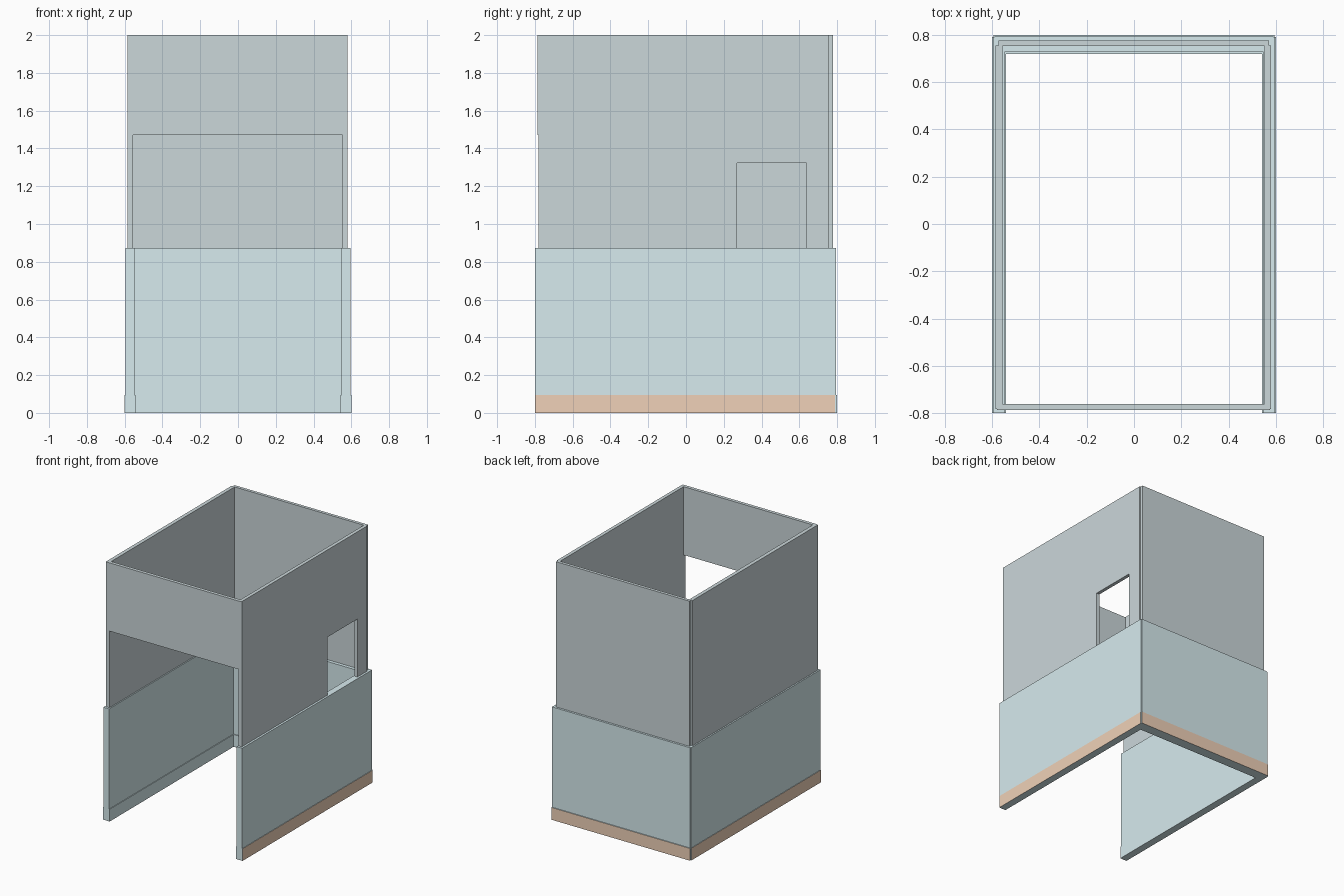
import bpy, bmesh
from mathutils import Vector

if "Cube" in bpy.data.objects:
    bpy.data.objects.remove(bpy.data.objects["Cube"])

def material(name, rgb):
    m = bpy.data.materials.new(name)
    m.diffuse_color = (*rgb, 1)
    m.use_nodes = True
    m.node_tree.nodes["Principled BSDF"].inputs["Base Color"].default_value = m.diffuse_color
    return m

UPPER = material("upper_paint", (0.60, 0.68, 0.70))
LOWER = material("lower_paint", (0.68, 0.83, 0.86))
TRIM = material("skirting_tan", (0.87, 0.64, 0.48))

Z_BASE, Z_LOW, Z_TOP = 0.095, 0.873, 2.0

def prism(name, profile, x0, x1, mat, accent=None):
    """Extrude a (y, z) profile from x0 to x1; faces along 'accent' are tan."""
    bm = bmesh.new()
    face = bm.faces.new([bm.verts.new((x0, y, z)) for y, z in profile])
    out = bmesh.ops.extrude_face_region(bm, geom=[face])
    moved = [v for v in out["geom"] if isinstance(v, bmesh.types.BMVert)]
    bmesh.ops.translate(bm, verts=moved, vec=(x1 - x0, 0, 0))
    bmesh.ops.recalc_face_normals(bm, faces=bm.faces)
    bm.normal_update()
    if accent:
        for f in bm.faces:
            if f.normal.dot(Vector(accent)) > 0.9:
                f.material_index = 1
    me = bpy.data.meshes.new(name)
    bm.to_mesh(me)
    bm.free()
    me.materials.append(mat)
    if accent:
        me.materials.append(TRIM)
    ob = bpy.data.objects.new(name, me)
    bpy.context.collection.objects.link(ob)
    return ob

def rect(y0, y1, z0, z1):
    return [(y0, z0), (y1, z0), (y1, z1), (y0, z1)]

# Base skirting and lower side walls, mirrored left and right
for side, s in (("left", -1), ("right", 1)):
    prism(f"{side}_skirting", rect(-0.80, 0.79, 0, Z_BASE),
          s * 0.542, s * 0.60, LOWER, (s, 0, 0))
    prism(f"{side}_lower_wall", rect(-0.80, 0.79, Z_BASE, Z_LOW),
          s * 0.547, s * 0.596, LOWER)

# Back skirting and lower back wall
prism("back_skirting", rect(0.72, 0.80, 0, Z_BASE), -0.594, 0.594, LOWER, (0, 1, 0))
prism("lower_back_wall", rect(0.727, 0.793, Z_BASE, Z_LOW), -0.59, 0.59, LOWER)

# Upper side walls: left one solid, right one with a window notch at its foot
Y0, Y1 = -0.782, 0.755
prism("left_upper_wall", rect(Y0, Y1, Z_LOW, Z_TOP), -0.585, -0.556, UPPER)
prism("right_upper_wall",
      [(Y0, Z_LOW), (0.27, Z_LOW), (0.27, 1.323), (0.637, 1.323),
       (0.637, Z_LOW), (Y1, Z_LOW), (Y1, Z_TOP), (Y0, Z_TOP)],
      0.553, 0.58, UPPER)

# Upper back wall, slightly narrower so the corners are notched
prism("upper_back_wall", rect(0.753, 0.777, Z_LOW, Z_TOP), -0.573, 0.571, UPPER)

# Header above the open front
prism("front_header", rect(-0.787, -0.761, 1.47, Z_TOP), -0.58, 0.575, UPPER)
